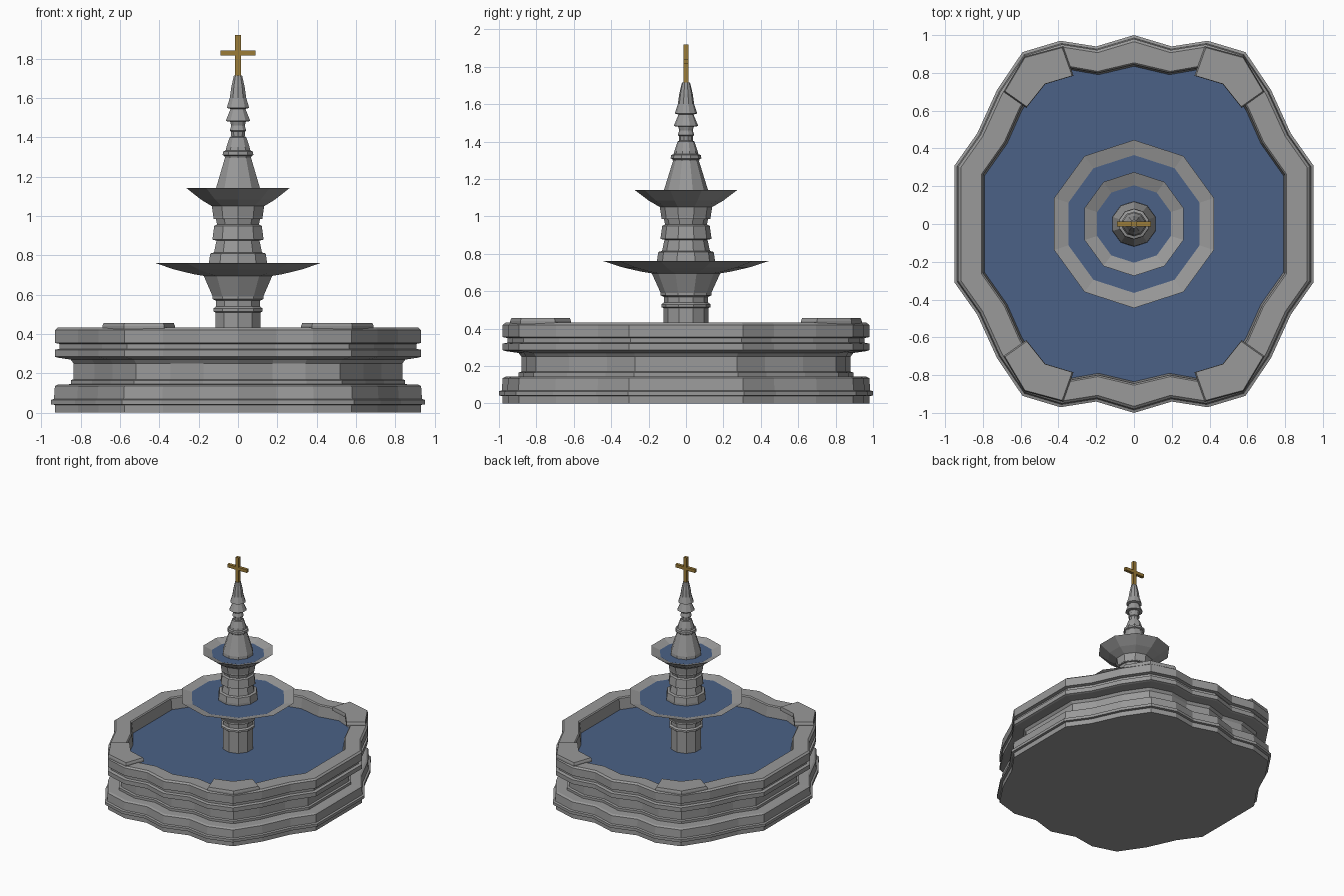
import bpy, bmesh, math

if "Cube" in bpy.data.objects:
    bpy.data.objects.remove(bpy.data.objects["Cube"])


def material(name, color):
    m = bpy.data.materials.new(name)
    m.diffuse_color = color
    m.use_nodes = True
    m.node_tree.nodes["Principled BSDF"].inputs["Base Color"].default_value = m.diffuse_color
    return m


STONE = material("dark_stone", (0.32, 0.32, 0.32, 1))
WATER = material("water_blue", (0.07, 0.12, 0.24, 1))
BRASS = material("aged_brass", (0.33, 0.20, 0.04, 1))


def loft(name, rings, mat=STONE):
    """Bridge equal-length rings of 3D points and cap both ends."""
    bm = bmesh.new()
    loops = [[bm.verts.new(p) for p in r] for r in rings]
    n = len(loops[0])
    for a, b in zip(loops, loops[1:]):
        for i in range(n):
            j = (i + 1) % n
            bm.faces.new((a[i], a[j], b[j], b[i]))
    bm.faces.new(loops[0][::-1])
    bm.faces.new(loops[-1])
    bmesh.ops.recalc_face_normals(bm, faces=bm.faces)
    mesh = bpy.data.meshes.new(name)
    bm.to_mesh(mesh)
    bm.free()
    mesh.materials.append(mat)
    ob = bpy.data.objects.new(name, mesh)
    bpy.context.collection.objects.link(ob)
    return ob


def full_outline(quarter):
    """Mirror a quarter outline (first point on the y axis) into a closed loop."""
    right = quarter + [(x, -y) for x, y in reversed(quarter)]
    return right + [(-x, y) for x, y in reversed(right[1:-1])]


def ring(outline, scale, z):
    return [(x * scale, y * scale, z) for x, y in outline]


DECAGON = [(math.sin(math.tau * i / 10), math.cos(math.tau * i / 10)) for i in range(10)]


def turned(name, profile, mat=STONE):
    return loft(name, [ring(DECAGON, r, z) for r, z in profile], mat)


# Basin: moulded wall, hollow down to the water bed
outer = full_outline([(0, 1), (.20, .94), (.39, .97), (.59, .91),
                      (.725, .71), (.83, .48), (.95, .31)])
inner = full_outline([(0, .845), (.19, .80), (.36, .83), (.49, .775),
                      (.60, .61), (.68, .43), (.80, .26)])
moulding = [(.98, 0), (.98, .04), (1, .042), (1, .065), (.985, .07), (.98, .135),
            (.965, .143), (.895, .145), (.895, .165), (.88, .17), (.88, .25),
            (.895, .27), (.965, .28), (.98, .285), (.98, .32), (.955, .325),
            (.955, .35), (.98, .355), (.98, .42), (.965, .432)]
loft("basin", [ring(outer, s, z) for s, z in moulding]
     + [ring(inner, 1.01, .432), ring(inner, 1, .424), ring(inner, .985, .31)])
loft("basin_water", [ring(inner, .986, .312), ring(inner, .988, .335)], WATER)

# Raised coping stones on the four diagonal corners
stone = [(.375, .94), (.58, .885), (.69, .70), (.57, .615), (.47, .74), (.32, .785)]
for label, sx, sy in (("back_right", 1, 1), ("back_left", -1, 1),
                      ("front_right", 1, -1), ("front_left", -1, -1)):
    def layer(s, z):
        return [(sx * (.51 + (x - .51) * s), sy * (.775 + (y - .775) * s), z) for x, y in stone]
    loft("coping_stone_" + label, [layer(1, .425), layer(1, .44), layer(.96, .457)])

# Pedestal and lower bowl
turned("pedestal", [(.12, .31), (.12, .51), (.132, .515), (.132, .53), (.118, .54),
                    (.118, .57), (.135, .578), (.135, .59), (.185, .70), (.185, .715)])
turned("lower_bowl", [(.18, .695), (.24, .705), (.34, .728), (.445, .762),
                      (.36, .742), (.30, .735)])
turned("lower_bowl_water", [(.30, .736), (.365, .747)], WATER)

# Shaft between the bowls
turned("shaft", [(.155, .72), (.155, .765), (.148, .81), (.128, .815), (.115, .875),
                 (.137, .88), (.127, .95), (.112, .957), (.118, .985), (.132, .99),
                 (.13, 1.045), (.14, 1.06)])
turned("upper_bowl", [(.13, .985), (.14, 1.05), (.20, 1.085), (.275, 1.142),
                      (.195, 1.11), (.15, 1.10)])
turned("upper_bowl_water", [(.15, 1.101), (.205, 1.117)], WATER)

# Spire
turned("spire", [(.122, 1.09), (.118, 1.14), (.070, 1.295), (.072, 1.305), (.082, 1.31),
                 (.080, 1.328), (.066, 1.333), (.062, 1.35), (.045, 1.40), (.036, 1.405),
                 (.038, 1.43), (.044, 1.435), (.036, 1.46), (.042, 1.48), (.066, 1.483),
                 (.040, 1.545), (.060, 1.55), (.044, 1.60), (.036, 1.655), (.022, 1.715)])


# Cross finial
def bar(name, hx, hy, z0, z1):
    square = [(hx, hy), (-hx, hy), (-hx, -hy), (hx, -hy)]
    loft(name, [ring(square, 1, z0), ring(square, 1, z1)], BRASS)


bar("cross_upright", .014, .0125, 1.70, 1.92)
bar("cross_arm", .09, .0125, 1.815, 1.841)
